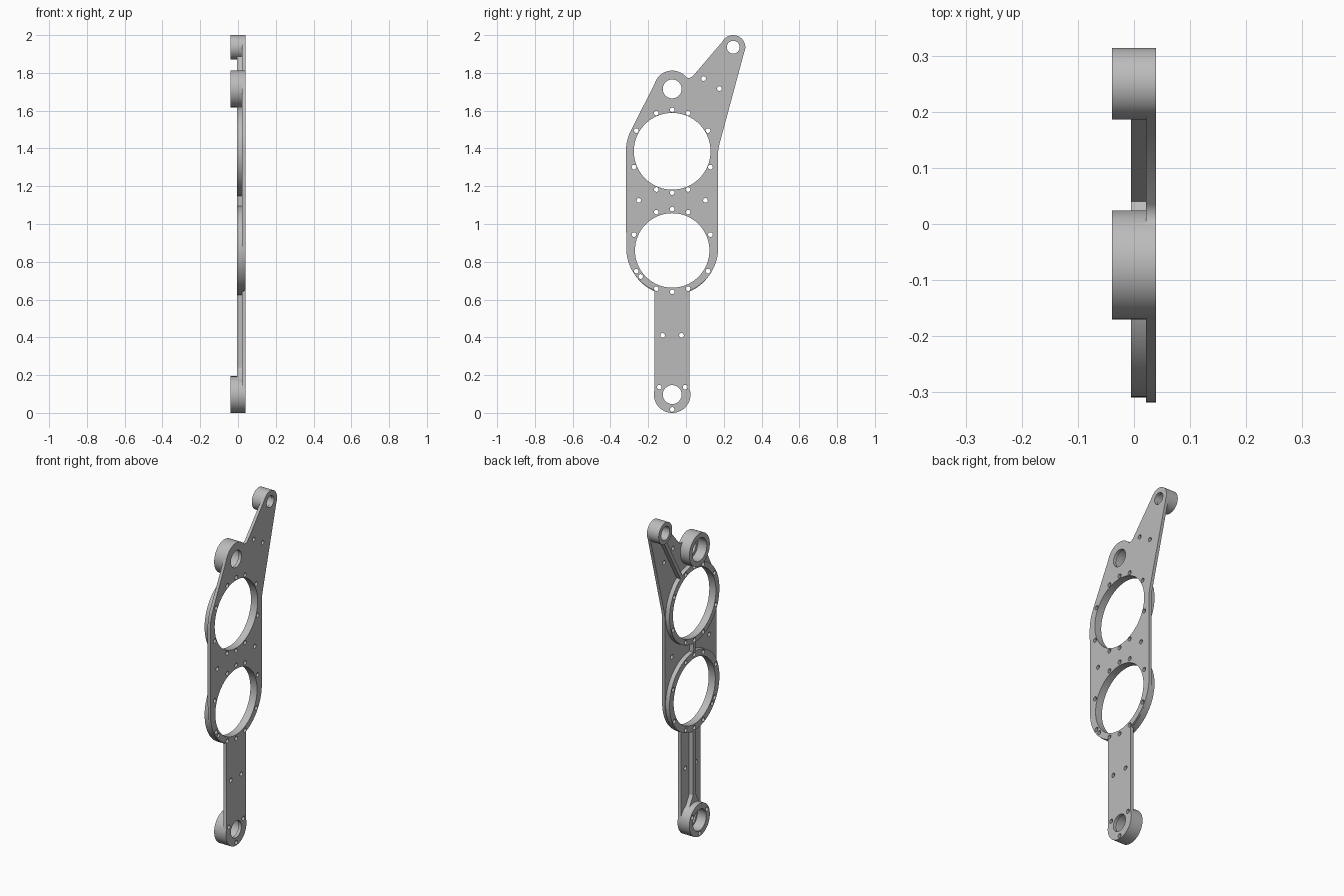
import bpy, bmesh
from math import cos, sin, radians, hypot
from mathutils import Vector

if "Cube" in bpy.data.objects:
    bpy.data.objects.remove(bpy.data.objects["Cube"])

grey = bpy.data.materials.new("cast_grey")
grey.use_nodes = True
grey.diffuse_color = (0.5, 0.5, 0.5, 1)
grey.node_tree.nodes["Principled BSDF"].inputs["Base Color"].default_value = (0.5, 0.5, 0.5, 1)

FRONT, RIM, BOSS, FLOOR = 0.039, -0.005, -0.039, 0.021   # depths along x
MID = -0.073                                            # y of the main axis
BOTTOM, HUB, TIP = (MID, 0.097), (MID, 1.715), (0.25, 1.936)
LOW_RING, HIGH_RING = (MID, 0.86), (MID, 1.385)


def arc(c, r, a0, a1, n=24):
    angles = [radians(a0 + (a1 - a0) * i / n) for i in range(n + 1)]
    return [(c[0] + r * cos(a), c[1] + r * sin(a)) for a in angles]


def circle(c, r, n=48):
    return arc(c, r, 0, 360 - 360 / n, n - 1)


def bar(a, b, w0, w1=None):
    """Straight rib from a to b, w0 wide at a and w1 wide at b."""
    a, b = Vector(a), Vector(b)
    side = (b - a).normalized().orthogonal() / 2
    w1 = w1 or w0
    return [a + side * w0, a - side * w0, b - side * w1, b + side * w1]


def prism(name, loops, x0, x1, inset=0):
    """Extrude outlines in the y-z plane from x0 to x1."""
    bm = bmesh.new()
    for pts in loops:
        face = bm.faces.new([bm.verts.new((x0, p[0], p[1])) for p in pts])
        if inset:
            rim = bmesh.ops.inset_region(bm, faces=[face], thickness=inset, use_even_offset=True)
            bmesh.ops.delete(bm, geom=rim["faces"], context="FACES")
    made = bmesh.ops.extrude_face_region(bm, geom=bm.faces[:])["geom"]
    moved = [v for v in made if isinstance(v, bmesh.types.BMVert)]
    bmesh.ops.translate(bm, verts=moved, vec=(x1 - x0, 0, 0))
    bmesh.ops.recalc_face_normals(bm, faces=bm.faces)
    mesh = bpy.data.meshes.new(name)
    bm.to_mesh(mesh)
    bm.free()
    mesh.materials.append(grey)
    obj = bpy.data.objects.new(name, mesh)
    bpy.context.collection.objects.link(obj)
    return obj


def combine(target, tool, operation):
    mod = target.modifiers.new("combine", "BOOLEAN")
    mod.operation, mod.solver, mod.object = operation, "EXACT", tool
    bpy.context.view_layer.objects.active = target
    bpy.ops.object.modifier_apply(modifier=mod.name)
    bpy.data.objects.remove(tool)


# Plate outline, counter-clockwise from the foot
outline = (arc(BOTTOM, 0.0925, 180, 360)
           + arc((MID, 0.872), 0.243, -67.6, 0)
           + [(0.17, 1.385), (0.175, 1.415)]
           + arc(TIP, 0.063, -15, 137)
           + [(0.035, 1.781), (0.022, 1.774), (0.008, 1.774)]
           + arc(HUB, 0.095, 42, 152)
           + arc((MID, 1.385), 0.245, 152, 180, 8)
           + arc((MID, 0.872), 0.243, 180, 247.6))
plate = prism("bracket_plate", [outline], RIM, FRONT)

# Hollow back inside a narrow rim
combine(plate, prism("pocket_cutter", [outline], -0.06, FLOOR, 0.02), "DIFFERENCE")

# Raised rings and stiffening ribs on the back
for c in (LOW_RING, HIGH_RING):
    combine(plate, prism("ring", [circle(c, 0.236, 96)], RIM, 0.03), "UNION")
ribs = [
    bar((MID, 0.15), (MID, 0.7), 0.025),
    bar((MID, 0.15), (MID, 0.24), 0.13, 0.025),
    bar((MID, 1.05), (MID, 1.2), 0.022),
    bar((MID, 1.58), (MID, 1.68), 0.06),
    bar((0.04, 1.57), TIP, 0.022),
]
for pts in ribs:
    combine(plate, prism("rib", [pts], RIM, 0.03), "UNION")

# Bearing bosses
for c, r in ((BOTTOM, 0.097), (HUB, 0.097), (TIP, 0.064)):
    combine(plate, prism("boss", [circle(c, r, 64)], BOSS, FRONT), "UNION")

# Large openings, bores and screw holes
holes = [circle(HIGH_RING, 0.203, 96), circle(LOW_RING, 0.197, 96),
         circle(BOTTOM, 0.05), circle(HUB, 0.05), circle(TIP, 0.034)]
spread = (90, 67.5, 112.5, 30, 150, -22.5, 202.5, -67.5, -90, -112.5)
screws = []
for c, flip in ((HIGH_RING, 1), (LOW_RING, -1)):
    screws += [(c[0] + 0.219 * cos(radians(a)), c[1] + flip * 0.219 * sin(radians(a))) for a in spread]
screws += [(BOTTOM[0] + 0.079 * cos(radians(a)), BOTTOM[1] + 0.079 * sin(radians(a))) for a in (-90, 30, 150)]
screws += [(-0.24, 0.722), (-0.25, 1.125), (0.103, 1.125), (0.093, 1.77),
           (0.177, 1.717), (-0.124, 0.41), (-0.024, 0.41)]
holes += [circle(p, 0.0125, 16) for p in screws]
combine(plate, prism("hole_cutter", holes, -0.06, 0.06), "DIFFERENCE")

# Wider bores from the back of the bosses
seats = [circle(BOTTOM, 0.063), circle(HUB, 0.068), circle(TIP, 0.04)]
combine(plate, prism("seat_cutter", seats, -0.06, 0.02), "DIFFERENCE")

plate.select_set(True)
bpy.context.view_layer.objects.active = plate
bpy.ops.object.shade_smooth_by_angle(angle=radians(30))
